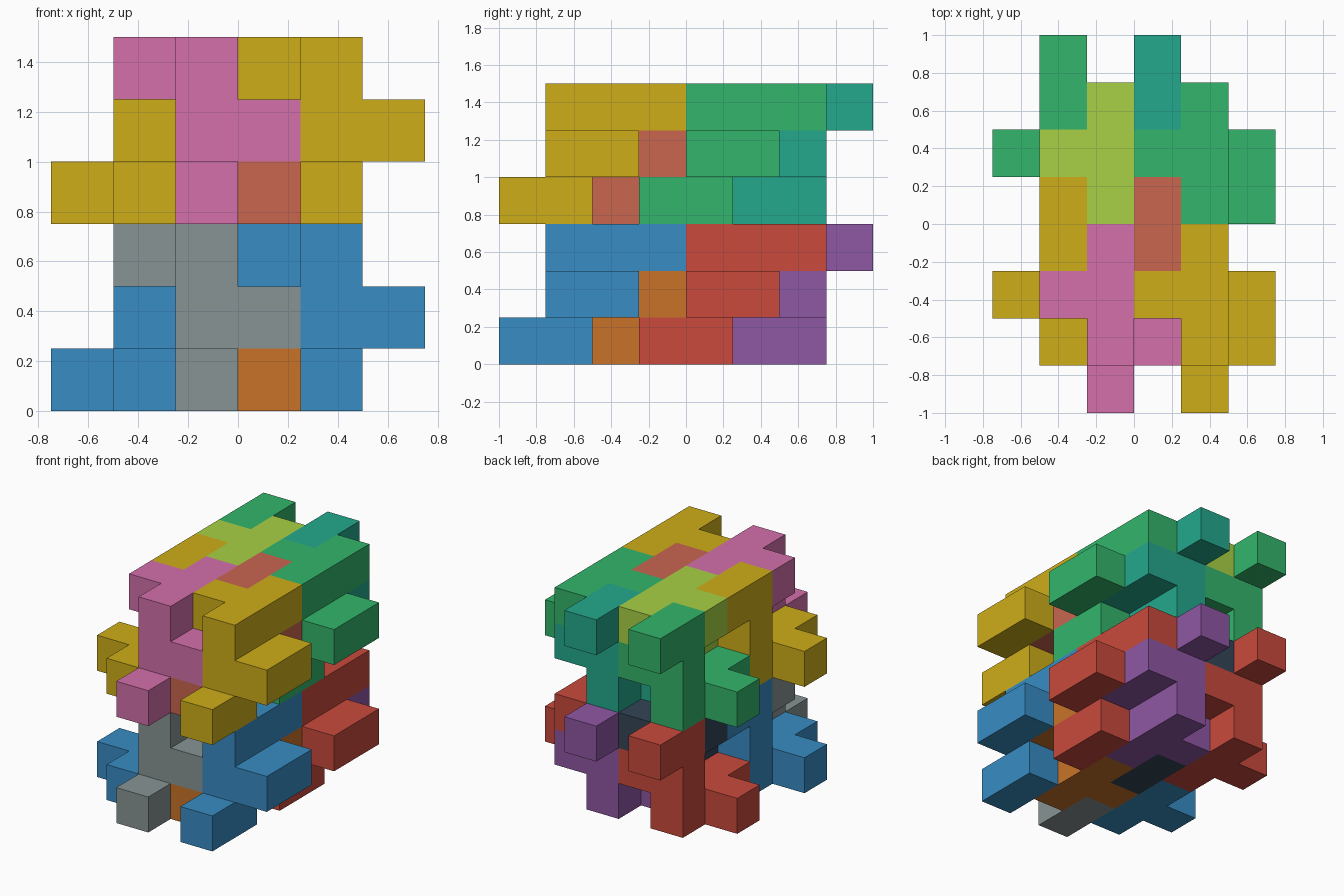
import bpy, bmesh
from mathutils import Vector

if "Cube" in bpy.data.objects:
    bpy.data.objects.remove(bpy.data.objects["Cube"])

U = 0.25                               # cell size
ORIGIN = Vector((-0.75, -1.0, 0.0))    # corner of the cell grid

# The two nine-cell interlocking bricks: a zigzag spine, one side peg, a two-cell side tab
ARCH_BRICK = [(0, 0, 0), (0, 1, 0), (0, 1, 1), (0, 1, 2), (0, 2, 2), (0, 3, 2),
              (-1, 2, 2), (1, 1, 1), (1, 2, 1)]
STEP_BRICK = [(0, 1, 0), (0, 2, 0), (0, 3, 0), (0, 3, 1), (0, 3, 2), (0, 4, 2),
              (-1, 2, 0), (1, 2, 1), (1, 3, 1)]

COLORS = {
    "blue": (0.22, 0.55, 0.77), "grey": (0.53, 0.58, 0.58), "orange": (0.79, 0.45, 0.16),
    "red": (0.79, 0.29, 0.24), "navy": (0.20, 0.27, 0.34), "purple": (0.56, 0.34, 0.64),
    "gold": (0.81, 0.68, 0.10), "pink": (0.83, 0.44, 0.67), "salmon": (0.79, 0.40, 0.31),
    "green": (0.20, 0.71, 0.42), "lime": (0.66, 0.82, 0.27), "teal": (0.14, 0.66, 0.55),
}


def material(name):
    mat = bpy.data.materials.get(name)
    if mat is None:
        mat = bpy.data.materials.new(name)
        lin = [c / 12.92 if c <= 0.04045 else ((c + 0.055) / 1.055) ** 2.4 for c in COLORS[name]]
        mat.diffuse_color = (*lin, 1.0)
        mat.use_nodes = True
        mat.node_tree.nodes["Principled BSDF"].inputs["Base Color"].default_value = mat.diffuse_color
    return mat


def brick(name, cells, offset, color):
    """Outer skin of a group of cells, merged into flat faces."""
    filled = set(cells)
    bm = bmesh.new()
    for cell in cells:
        for axis in range(3):
            for side in (0, 1):
                near = list(cell)
                near[axis] += 2 * side - 1
                if tuple(near) in filled:
                    continue
                corners = [(0, 0), (1, 0), (1, 1), (0, 1)]
                if not side:
                    corners.reverse()
                verts = []
                for a, b in corners:
                    p = Vector(cell) + Vector(offset)
                    p[axis] += side
                    p[(axis + 1) % 3] += a
                    p[(axis + 2) % 3] += b
                    verts.append(bm.verts.new(ORIGIN + p * U))
                bm.faces.new(verts)
    bmesh.ops.remove_doubles(bm, verts=bm.verts, dist=1e-4)
    bmesh.ops.dissolve_limit(bm, angle_limit=0.01, verts=bm.verts, edges=bm.edges)
    mesh = bpy.data.meshes.new(name)
    bm.to_mesh(mesh)
    bm.free()
    mesh.materials.append(material(color))
    bpy.context.collection.objects.link(bpy.data.objects.new(name, mesh))


# Colours per row: (outer bricks, inner arch, inner step)
ROWS = {
    ("lower", "front"): ("blue", "grey", "orange"),
    ("lower", "back"): ("red", "navy", "purple"),
    ("upper", "front"): ("gold", "pink", "salmon"),
    ("upper", "back"): ("green", "lime", "teal"),
}

# Four rows of four bricks, repeating every three cells in depth and height
for (level, place), (outer, arch, step) in ROWS.items():
    y = 3 if place == "back" else 0
    z = 3 if level == "upper" else 0
    tag = f"{level}_{place}"
    brick(f"{tag}_left_step_brick", STEP_BRICK, (1, y, z), outer)
    brick(f"{tag}_inner_arch_brick", ARCH_BRICK, (2, y, z), arch)
    brick(f"{tag}_inner_step_brick", STEP_BRICK, (3, y, z), step)
    brick(f"{tag}_right_arch_brick", ARCH_BRICK, (4, y, z), outer)
